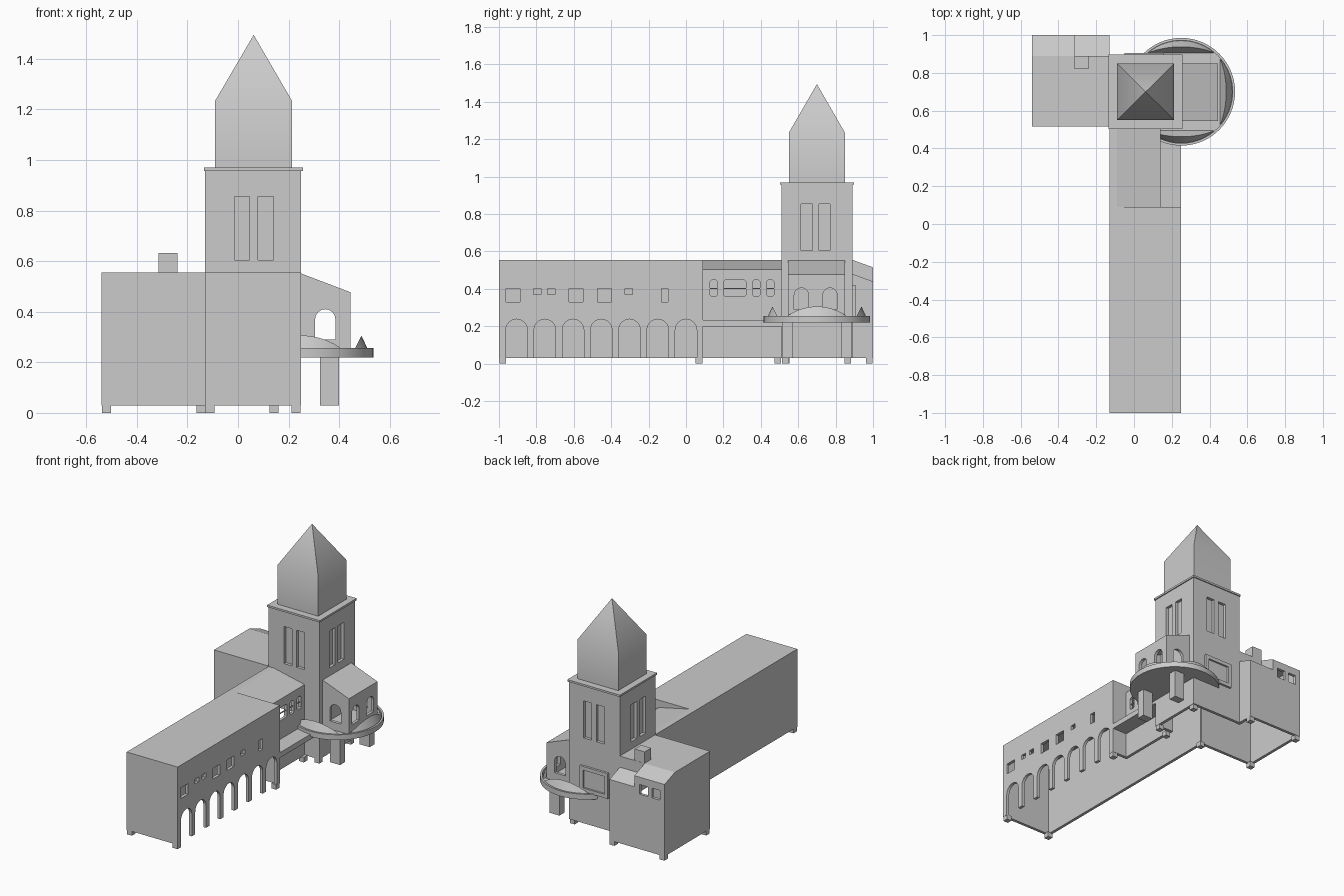
import bpy, bmesh, math
from mathutils import Matrix, Vector

cube = bpy.data.objects.get("Cube")
if cube:
    bpy.data.objects.remove(cube, do_unlink=True)

stone = bpy.data.materials.new("light_grey_stone")
stone.use_nodes = True
stone.diffuse_color = (0.6, 0.6, 0.6, 1)
stone.node_tree.nodes["Principled BSDF"].inputs["Base Color"].default_value = (0.6, 0.6, 0.6, 1)


def finish(name, bm):
    bmesh.ops.recalc_face_normals(bm, faces=bm.faces)
    mesh = bpy.data.meshes.new(name)
    bm.to_mesh(mesh)
    bm.free()
    mesh.materials.append(stone)
    ob = bpy.data.objects.new(name, mesh)
    bpy.context.collection.objects.link(ob)
    return ob


def prism(name, axis, pts, a, b):
    """Extrude a 2D profile along an axis from a to b."""
    place = {"x": lambda u, v, d: (d, u, v),
             "y": lambda u, v, d: (u, d, v),
             "z": lambda u, v, d: (u, v, d)}[axis]
    bm = bmesh.new()
    low = [bm.verts.new(place(u, v, a)) for u, v in pts]
    high = [bm.verts.new(place(u, v, b)) for u, v in pts]
    bm.faces.new(low)
    bm.faces.new(high)
    n = len(pts)
    for i in range(n):
        j = (i + 1) % n
        bm.faces.new((low[i], low[j], high[j], high[i]))
    return finish(name, bm)


def box(name, x0, x1, y0, y1, z0, z1):
    return prism(name, "z", [(x0, y0), (x1, y0), (x1, y1), (x0, y1)], z0, z1)


def combine(ob, other, op="DIFFERENCE"):
    mod = ob.modifiers.new("cut", "BOOLEAN")
    mod.operation = op
    mod.solver = "EXACT"
    mod.object = other
    bpy.context.view_layer.objects.active = ob
    bpy.ops.object.modifier_apply(modifier=mod.name)
    bpy.data.objects.remove(other, do_unlink=True)


def arch(c, w, z0, top, n=12):
    """Round-headed opening outline."""
    r = w / 2
    head = [(c + r * math.cos(math.pi * i / n), top - r + r * math.sin(math.pi * i / n))
            for i in range(n + 1)]
    return [(c - r, z0), (c + r, z0)] + head


def circle(r, n=64):
    return [(0.25 + r * math.cos(2 * math.pi * i / n), 0.7 + r * math.sin(2 * math.pi * i / n))
            for i in range(n)]


def smooth(ob, angle):
    bpy.ops.object.select_all(action="DESELECT")
    ob.select_set(True)
    bpy.context.view_layer.objects.active = ob
    bpy.ops.object.shade_smooth_by_angle(angle=math.radians(angle))


# Outer masses: long wing, lean-to section, tower, side block
B = 0.03
building = box("building_walls", -0.13, 0.25, -1, 0.09, B, 0.555)
masses = [
    prism("lean_section", "y", [(-0.13, B), (0.14, B), (0.14, 0.505), (-0.09, 0.555), (-0.13, 0.555)], 0.06, 0.55),
    box("tower", -0.13, 0.25, 0.51, 0.89, B, 0.96),
    box("block_middle", -0.33, -0.1, 0.515, 0.89, B, 0.555),
    prism("block", "x", [(0.515, B), (1, B), (1, 0.515), (0.89, 0.555), (0.515, 0.555)], -0.54, -0.315),
    prism("block_low", "x", [(0.7, B), (1, B), (1, 0.44), (0.89, 0.48), (0.7, 0.48)], -0.33, -0.13),
]
for m in masses:
    combine(building, m, "UNION")

# Hollow interior, open underneath
hollows = [
    box("hollow", -0.11, 0.23, -0.98, 0.07, -0.1, 0.535),
    prism("hollow", "y", [(-0.11, -0.1), (0.12, -0.1), (0.12, 0.488), (-0.09, 0.534), (-0.11, 0.534)], 0, 0.6),
    box("hollow", -0.111, 0.23, 0.53, 0.87, -0.1, 0.54),
    box("hollow", -0.37, -0.05, 0.536, 0.868, -0.1, 0.533),
    prism("hollow", "x", [(0.535, -0.1), (0.98, -0.1), (0.98, 0.5), (0.885, 0.536), (0.535, 0.536)], -0.52, -0.335),
    prism("hollow", "x", [(0.75, -0.1), (0.981, -0.1), (0.981, 0.425), (0.885, 0.46), (0.75, 0.46)], -0.4, -0.15),
]
for h in hollows:
    combine(building, h)

# Arcade along the wing
for i in range(7):
    combine(building, prism("cut", "x", arch(-0.906 + 0.151 * i, 0.115, -0.1, 0.238), 0.2, 0.3))

# Wing windows: centre, width, sill
for c, w, sill in [(-0.925, 0.075, 0.33), (-0.795, 0.04, 0.37), (-0.72, 0.04, 0.37), (-0.587, 0.075, 0.33),
                   (-0.437, 0.075, 0.33), (-0.305, 0.04, 0.37), (-0.113, 0.036, 0.33)]:
    combine(building, box("cut", 0.2, 0.3, c - w / 2, c + w / 2, sill, 0.402))

# Lean-to windows with chamfered corners and a crossbar
for c, w in [(0.148, 0.04), (0.26, 0.12), (0.375, 0.04), (0.45, 0.04)]:
    r, e = w / 2, 0.008
    outline = [(c - r + e, 0.36), (c + r - e, 0.36), (c + r, 0.36 + e), (c + r, 0.447 - e),
               (c + r - e, 0.447), (c - r + e, 0.447), (c - r, 0.447 - e), (c - r, 0.36 + e)]
    combine(building, prism("cut", "x", outline, 0.1, 0.2))
    box("window_crossbar", 0.126, 0.134, c - r - 0.002, c + r + 0.002, 0.4, 0.405)

# Side block rear windows
for c in (-0.385, -0.475):
    combine(building, box("cut", c - 0.03, c + 0.03, 0.95, 1.05, 0.4, 0.465))

# Recessed belfry panels on all four sides
for s in (-0.047, 0.047):
    for side in (-0.13, 0.25):
        combine(building, box("cut", side - 0.02, side + 0.02, 0.693 + s - 0.03, 0.693 + s + 0.03, 0.605, 0.855))
    for side in (0.51, 0.89):
        combine(building, box("cut", 0.063 + s - 0.03, 0.063 + s + 0.03, side - 0.02, side + 0.02, 0.605, 0.855))

# Feet
for x, y in [(-0.11, -0.98), (0.23, -0.98), (0.23, 0.07), (0.143, 0.49), (0.23, 0.53), (0.23, 0.865),
             (-0.147, 0.98), (-0.52, 0.535), (-0.52, 0.98), (-0.11, 0.53)]:
    box("foot", x - 0.018, x + 0.018, y - 0.018, y + 0.018, 0, 0.034)

# Tower cornice and spire
box("tower_cornice", -0.135, 0.257, 0.503, 0.897, 0.957, 0.97)
bm = bmesh.new()
corners = [(-0.09, 0.55), (0.213, 0.55), (0.213, 0.85), (-0.09, 0.85)]
low = [bm.verts.new((x, y, 0.97)) for x, y in corners]
mid = [bm.verts.new((x, y, 1.235)) for x, y in corners]
apex = bm.verts.new((0.062, 0.7, 1.495))
bm.faces.new(low)
for i in range(4):
    j = (i + 1) % 4
    bm.faces.new((low[i], low[j], mid[j], mid[i]))
    bm.faces.new((mid[i], mid[j], apex))
smooth(finish("spire", bm), 40)

# Chimney
box("chimney", -0.314, -0.24, 0.82, 0.889, 0.54, 0.632)

# Framed panel on the tower rear
frame = box("rear_panel_frame", -0.05, 0.16, 0.885, 0.905, 0.25, 0.42)
combine(frame, box("cut", -0.025, 0.135, 0.893, 0.95, 0.275, 0.395))

# Balcony deck over the recessed ground floor
box("balcony_deck", 0.13, 0.249, 0.085, 0.512, 0.2, 0.235)

# Round terrace with raised rim, trimmed where it meets the building
terrace = prism("round_terrace", "z", circle(0.285), 0.22, 0.256)
combine(terrace, prism("cut", "z", circle(0.272), 0.236, 0.4))
combine(terrace, box("cut", -0.3, 0.245, 0.515, 0.885, 0.1, 0.4))
combine(terrace, box("cut", -0.3, 0.135, 0.3, 0.6, 0.1, 0.4))
smooth(terrace, 30)

# Crescent ridges around the terrace
for k, name in ((0, "left_crescent"), (1, "rear_crescent"), (-1, "front_crescent")):
    bm = bmesh.new()
    rows = []
    for i in range(17):
        s = -0.172 + 0.344 * i / 16
        outer = math.sqrt(0.271 ** 2 - s * s)
        f = (outer - 0.205) / 0.066
        rows.append([bm.verts.new(p) for p in ((0.205, s, 0.235), (outer, s, 0.235),
                                               ((0.205 + outer) / 2, s, 0.24 + 0.066 * f))])
    for a, b in zip(rows, rows[1:]):
        for i in range(3):
            j = (i + 1) % 3
            bm.faces.new((a[i], a[j], b[j], b[i]))
    bm.faces.new(rows[0])
    bm.faces.new(rows[-1])
    bm.transform(Matrix.Translation(Vector((0.25, 0.7, 0))) @ Matrix.Rotation(k * math.pi / 2, 4, "Z"))
    crescent = finish(name, bm)
    if k == -1:
        combine(crescent, box("cut", -0.1, 0.135, 0.3, 0.6, 0, 1))
    smooth(crescent, 30)

# Porch with sloping roof and arched openings
porch = prism("porch", "y", [(0.24, 0.232), (0.445, 0.232), (0.445, 0.477), (0.24, 0.555)], 0.545, 0.85)
combine(porch, prism("cut", "y", [(0.2, 0.25), (0.425, 0.25), (0.425, 0.465), (0.2, 0.548)], 0.565, 0.83))
combine(porch, prism("cut", "y", arch(0.345, 0.08, 0.29, 0.41), 0.5, 0.9))
for c in (0.617, 0.77):
    combine(porch, prism("cut", "x", arch(c, 0.077, 0.29, 0.405), 0.4, 0.5))

# Terrace columns
for y in (0.515, 0.83):
    box("terrace_column", 0.325, 0.4, y, y + 0.055, B, 0.225)
